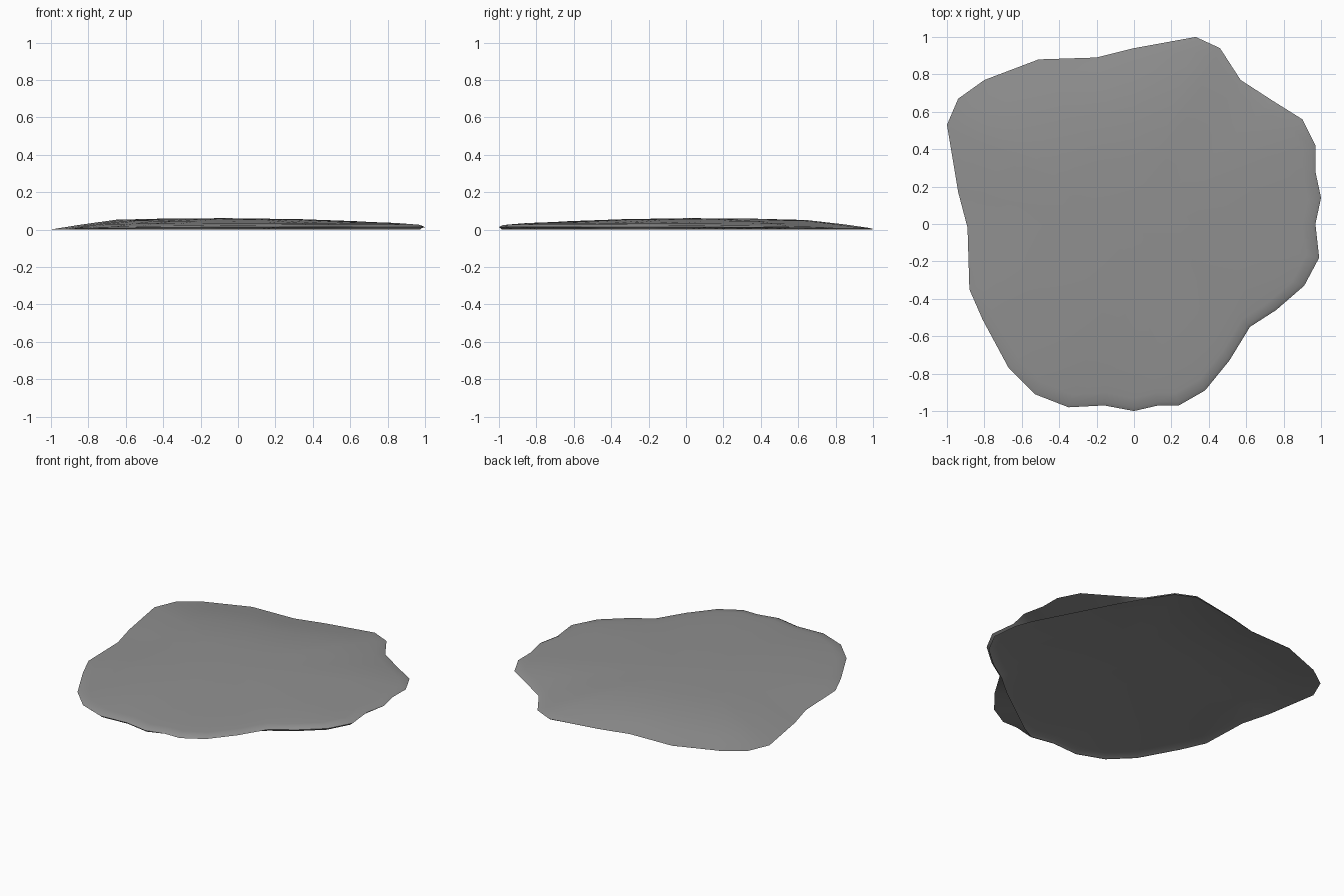
import bpy
import bmesh
import math
from mathutils import Vector

default_cube = bpy.data.objects.get("Cube")
if default_cube:
    bpy.data.objects.remove(default_cube, do_unlink=True)


def make_material(name, colour):
    material = bpy.data.materials.new(name)
    material.use_nodes = True
    material.diffuse_color = colour
    shader = material.node_tree.nodes["Principled BSDF"]
    shader.inputs["Base Color"].default_value = colour
    shader.inputs["Roughness"].default_value = 0.9
    return material


# Outline of the slab, clockwise from its back left corner
outline = [Vector(point) for point in (
    (-1, .53), (-.94, .67), (-.8, .77), (-.51, .88), (-.2, .89), (0, .94),
    (.33, 1), (.46, .94), (.57, .77), (.74, .66), (.9, .56), (.97, .42),
    (.97, .28), (1, .14), (.97, 0), (.99, -.18), (.91, -.33), (.76, -.46),
    (.62, -.55), (.51, -.73), (.38, -.89), (.24, -.97), (.13, -.97), (0, -1),
    (-.16, -.97), (-.35, -.98), (-.53, -.91), (-.67, -.77), (-.81, -.51),
    (-.88, -.35), (-.89, -.02), (-.94, .17))]
thick_direction = Vector((1, -1)).normalized()

# Straight free edges of the two lips that roll under the rim
lip_edges = [(Vector((.57, .77)), Vector((.97, 0))),
             (Vector((.62, -.55)), Vector((0, -1)))]


def edge_thickness(point):
    """Thin edge at the back left, thick edge at the front right."""
    facing = point.normalized().dot(thick_direction)
    return min(1, max(0, 0.5 + 0.6 * facing))


def lip_point(point):
    """Pull a rim point inwards onto the straight lip edges."""
    spot = point * (.998 - .015 * edge_thickness(point))
    for start, end in lip_edges:
        along = (end - start).normalized()
        outward = Vector((-along.y, along.x))
        overhang = (spot - start).dot(outward)
        if overhang > 0:
            spot = spot - outward * overhang
    return spot


def add_ring(mesh, scale, height, height_change):
    return [mesh.verts.new((point.x * scale, point.y * scale,
                            height + height_change * edge_thickness(point)))
            for point in outline]


def bridge(mesh, lower, upper):
    count = len(lower)
    for i in range(count):
        j = (i + 1) % count
        mesh.faces.new((lower[j], lower[i], upper[i], upper[j]))


# Open shell: lip underneath, then rings past the rim and up the shallow dome
slab = bmesh.new()
lip = [slab.verts.new((*lip_point(point), 0)) for point in outline]
rings = [lip] + [add_ring(slab, *settings) for settings in (
    (1, .001, .014),
    (.98, .004, .022),
    (.93, .012, .018),
    (.85, .025, .011),
    (.65, .053, -.011),
    (.35, .06, -.006))]
for lower, upper in zip(rings, rings[1:]):
    bridge(slab, lower, upper)
summit = slab.verts.new((-.05, 0, .061))
top = rings[-1]
for i, vertex in enumerate(top):
    slab.faces.new((top[(i + 1) % len(top)], vertex, summit))

mesh = bpy.data.meshes.new("stone_slab")
slab.to_mesh(mesh)
slab.free()
mesh.materials.append(make_material("stone grey", (.28, .28, .28, 1)))
stone = bpy.data.objects.new("stone_slab", mesh)
bpy.context.collection.objects.link(stone)

# Smooth shading with a crisp thin edge
bpy.ops.object.select_all(action="DESELECT")
stone.select_set(True)
bpy.context.view_layer.objects.active = stone
bpy.ops.object.shade_smooth_by_angle(angle=math.radians(50))
